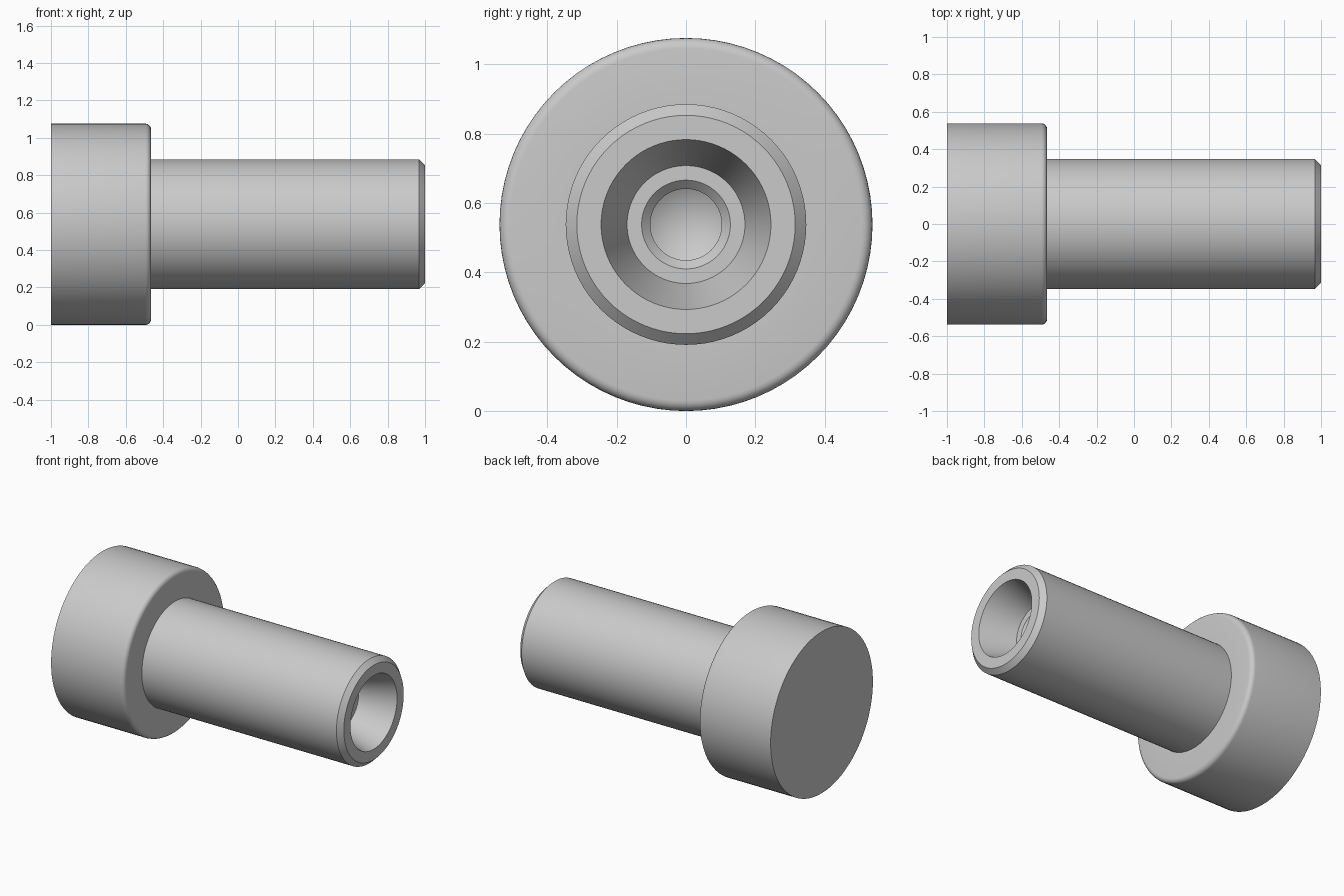
import bpy, bmesh, math
from mathutils import Vector

cube = bpy.data.objects.get("Cube")
if cube:
    bpy.data.objects.remove(cube, do_unlink=True)

# One plain steel grey
steel = bpy.data.materials.new("steel_grey")
steel.use_nodes = True
grey = (0.59, 0.59, 0.59, 1)
steel.diffuse_color = grey
steel.node_tree.nodes["Principled BSDF"].inputs["Base Color"].default_value = grey

SEGMENTS = 80
HEAD_R, SHANK_R = 0.538, 0.347
SHOULDER, FILLET, CHAMFER = -0.465, 0.03, 0.032
MOUTH_R, LEDGE_R, THREAD_R, DRILL_R = 0.245, 0.17, 0.128, 0.103
LEDGE_X, DRILL_X = 0.77, 0.2

# Head: flat back face, straight side, rounded front edge
profile = [(-1, 0), (-1, HEAD_R)]
for i in range(6):
    a = math.pi / 2 * (1 - i / 5)
    profile.append((SHOULDER - FILLET + FILLET * math.cos(a),
                    HEAD_R - FILLET + FILLET * math.sin(a)))

# Shank: straight, with a chamfered end
profile += [(SHOULDER, SHANK_R), (1 - CHAMFER, SHANK_R), (1, SHANK_R - CHAMFER)]

# Centre hole: tapered mouth, flat ledge, chamfer, drilled bore, conical bottom
profile += [(1, MOUTH_R), (LEDGE_X, LEDGE_R), (LEDGE_X, THREAD_R),
            (LEDGE_X - THREAD_R + DRILL_R, DRILL_R), (DRILL_X, DRILL_R),
            (DRILL_X - DRILL_R * math.tan(math.radians(31)), 0)]

# Revolve the profile around the long axis
bm = bmesh.new()
verts = [bm.verts.new((x, 0, r)) for x, r in profile]
edges = [bm.edges.new(pair) for pair in zip(verts, verts[1:])]
bmesh.ops.spin(bm, geom=verts + edges, cent=Vector(), axis=(1, 0, 0),
               angle=math.tau, steps=SEGMENTS, use_duplicate=False)
bmesh.ops.remove_doubles(bm, verts=bm.verts, dist=0.0005)
bmesh.ops.recalc_face_normals(bm, faces=bm.faces)
mesh = bpy.data.meshes.new("shouldered_pin")
bm.to_mesh(mesh)
bm.free()
mesh.materials.append(steel)

pin = bpy.data.objects.new("shouldered_pin", mesh)
bpy.context.collection.objects.link(pin)
pin.location.z = HEAD_R

# Smooth round surfaces, crisp machined edges
bpy.ops.object.select_all(action='DESELECT')
pin.select_set(True)
bpy.context.view_layer.objects.active = pin
bpy.ops.object.shade_smooth_by_angle(angle=math.radians(28))
